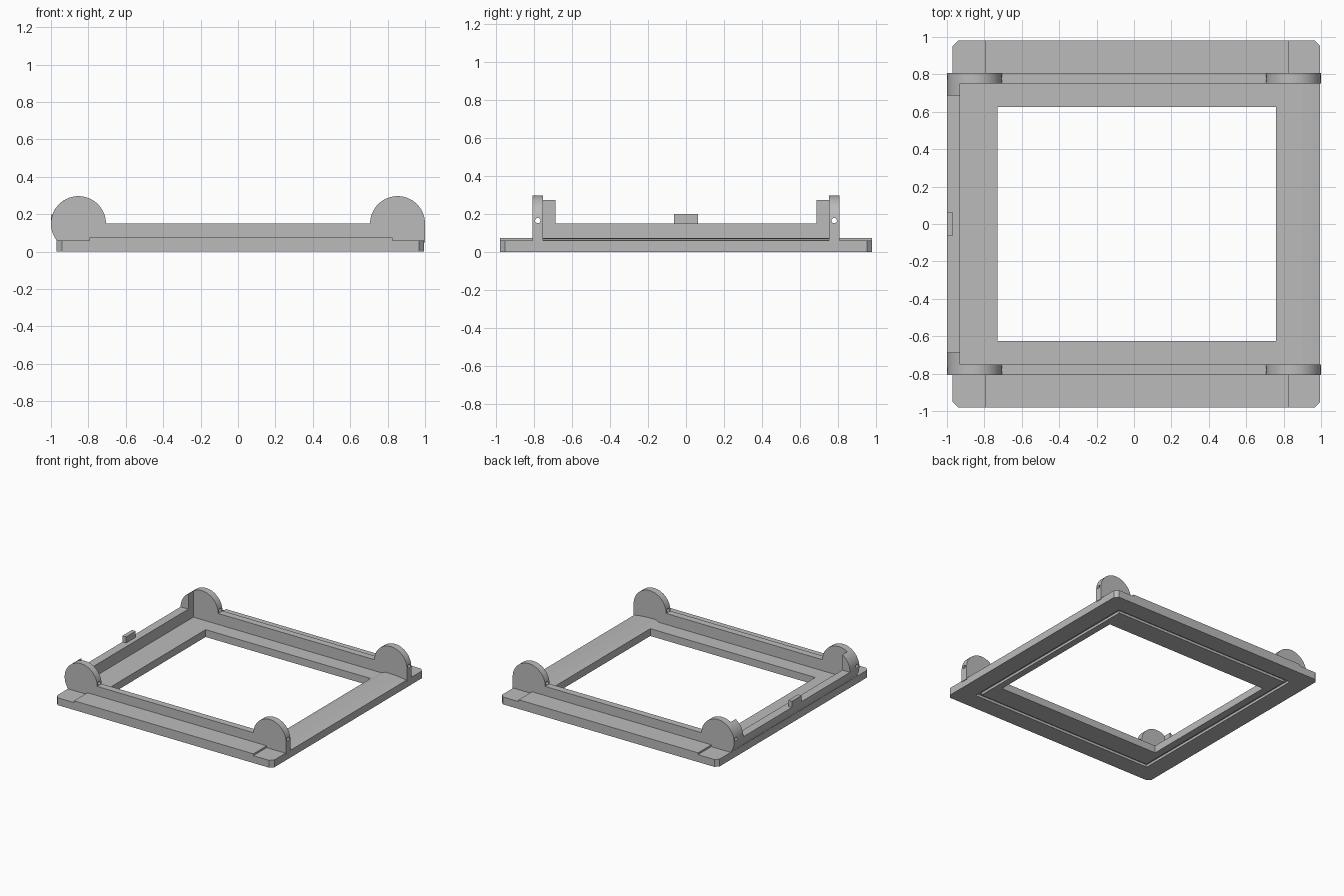
import bpy, bmesh, math
from mathutils import Vector

cube = bpy.data.objects.get("Cube")
if cube:
    bpy.data.objects.remove(cube, do_unlink=True)

grey = bpy.data.materials.new("light_grey")
grey.use_nodes = True
tone = (0.5, 0.5, 0.5, 1)
grey.diffuse_color = tone
grey.node_tree.nodes["Principled BSDF"].inputs["Base Color"].default_value = tone


def prism(name, points, axis, start, end):
    """Extrude a flat outline: (x, z) along y, or (x, y) along z."""
    bm = bmesh.new()
    place = (lambda a, b: (a, start, b)) if axis == "y" else (lambda a, b: (a, b, start))
    face = bm.faces.new([bm.verts.new(place(*p)) for p in points])
    moved = bmesh.ops.extrude_face_region(bm, geom=[face])["geom"]
    offset = Vector((0, end - start, 0) if axis == "y" else (0, 0, end - start))
    bmesh.ops.translate(bm, vec=offset, verts=[v for v in moved if isinstance(v, bmesh.types.BMVert)])
    bmesh.ops.recalc_face_normals(bm, faces=bm.faces)
    mesh = bpy.data.meshes.new(name)
    bm.to_mesh(mesh)
    bm.free()
    mesh.materials.append(grey)
    obj = bpy.data.objects.new(name, mesh)
    bpy.context.collection.objects.link(obj)
    return obj


def rect(x0, x1, y0, y1):
    return [(x0, y0), (x1, y0), (x1, y1), (x0, y1)]


def box(name, x0, x1, y0, y1, z0, z1):
    return prism(name, rect(x0, x1, y0, y1), "z", z0, z1)


def cut(obj, cutter):
    mod = obj.modifiers.new("cut", "BOOLEAN")
    mod.operation = "DIFFERENCE"
    mod.solver = "EXACT"
    mod.object = cutter
    cutter.hide_render = True
    cutter.hide_viewport = True
    cutter.display_type = "WIRE"


def smooth(obj):
    bpy.ops.object.select_all(action="DESELECT")
    obj.select_set(True)
    bpy.context.view_layer.objects.active = obj
    bpy.ops.object.shade_smooth_by_angle(angle=math.radians(30))


LOW, FLANGE, RAIL = 0.06, 0.075, 0.15
CX, R = 0.853, 0.147
IN, OUT = 0.752, 0.808


def arc(cx, a0, a1, steps=40):
    """Points on a wheel outline, angles in degrees."""
    angles = [math.radians(a0 + (a1 - a0) * i / steps) for i in range(steps + 1)]
    return [(cx + R * math.cos(a), RAIL + R * math.sin(a)) for a in angles]


# Base slab with chamfered corners, open middle and a groove underneath
X0, X1, Y, C = -0.97, 0.995, 0.98, 0.028
outline = [(X0 + C, -Y), (X1 - C, -Y), (X1, -Y + C), (X1, Y - C),
           (X1 - C, Y), (X0 + C, Y), (X0, Y - C), (X0, -Y + C)]
base = prism("base_frame", outline, "z", 0, LOW)
cut(base, box("opening_cutter", -0.73, 0.76, -0.625, 0.625, -0.1, 0.2))
groove = box("groove_cutter", -0.82, 0.845, -0.83, 0.83, -0.05, 0.02)
cut(groove, box("groove_core_cutter", -0.79, 0.815, -0.80, 0.80, -0.1, 0.1))
cut(base, groove)

# Sloping sill along the open side
prism("entry_ramp", [(0.77, LOW - 0.01), (0.995, LOW - 0.01), (0.995, LOW),
                     (0.95, 0.067), (0.90, 0.072), (0.805, FLANGE), (0.77, LOW)], "y", -IN, IN)

# Circle angle where the left end lobes meet the slab
foot = 180 + math.degrees(math.asin((RAIL - LOW) / R))
inner = -0.93
edge = math.degrees(math.acos((inner + CX) / R))

for side, s in (("front", -1), ("back", 1)):
    # Raised flange between the low corners
    box(side + "_flange", -0.795, 0.825, *sorted((s * OUT, s * Y)), LOW - 0.01, FLANGE)
    # Long guide rail
    y0, y1 = sorted((s * IN, s * OUT))
    box(side + "_rail", -0.75, 0.75, y0, y1, LOW - 0.01, RAIL)
    # Round end lobes with pin holes
    right = prism(side + "_left_lobe", arc(CX, 0, 180) + [(CX - R, LOW - 0.01), (CX + R, LOW - 0.01)], "y", y0, y1)
    left = prism(side + "_right_lobe", arc(-CX, 0, foot) + [(-CX + R, LOW)], "y", y0, y1)
    bpy.ops.mesh.primitive_cylinder_add(vertices=24, radius=0.014, depth=2.4,
                                        location=(0, s * 0.78, 0.166), rotation=(0, math.pi / 2, 0))
    pin = bpy.context.object
    pin.name = side + "_pin_cutter"
    pin.data.materials.append(grey)
    for lobe in (right, left):
        smooth(lobe)
        cut(lobe, pin)
    # Rounded stop block beside the lobe
    stop = prism(side + "_stop", arc(-CX, edge, foot, 24) + [(inner, LOW)],
                 "y", *sorted((s * 0.688, s * IN)))
    smooth(stop)

# Closed side wall and its small tab
wall = prism("end_wall", arc(-CX, 180, foot, 10) + [(inner, LOW), (inner, RAIL)], "y", -IN, IN)
smooth(wall)
box("end_tab", -1.0, -0.967, -0.062, 0.062, RAIL - 0.01, 0.2)
